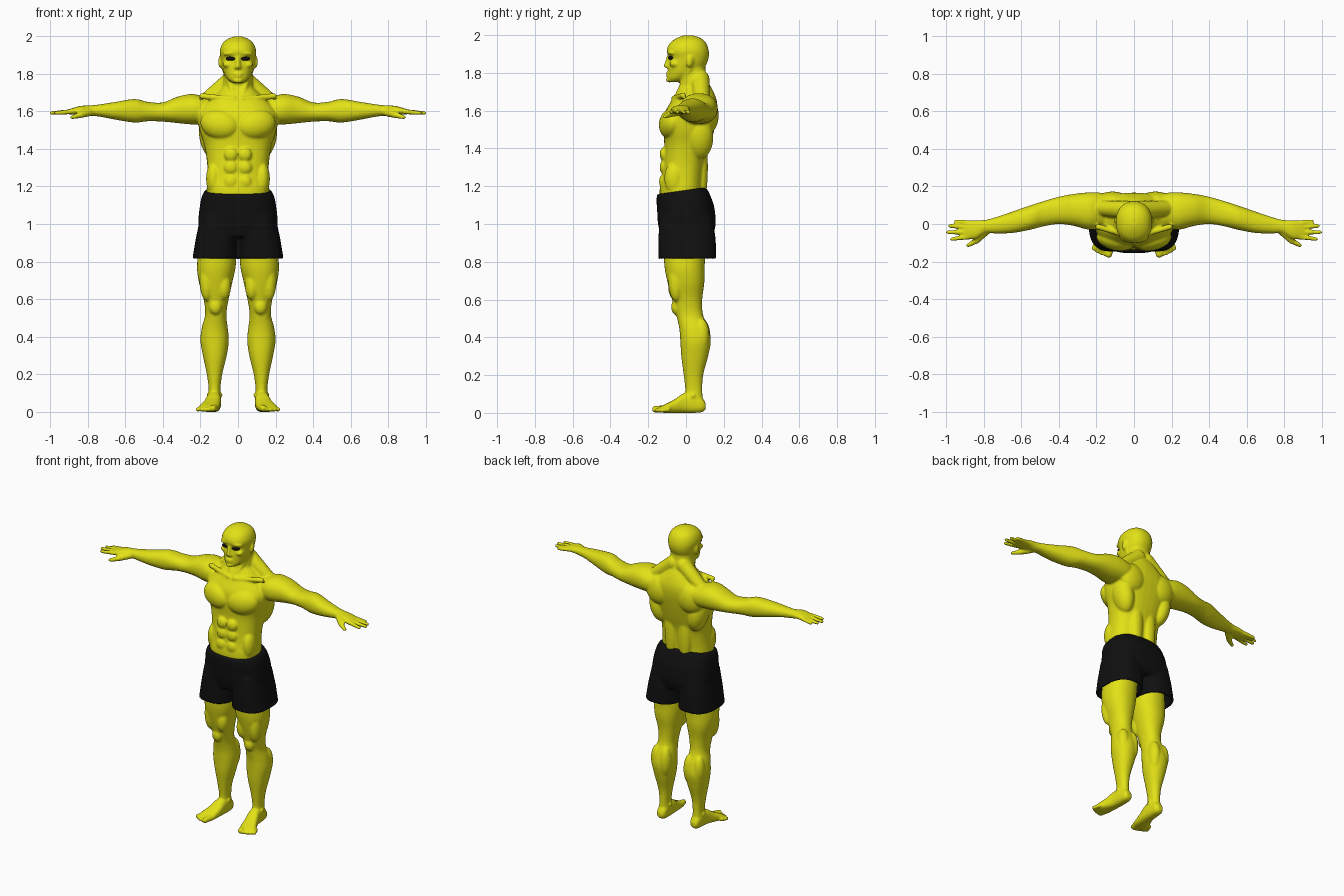
import bpy, bmesh, math
from mathutils import Vector, Matrix


def material(name, rgb):
    m = bpy.data.materials.new(name)
    m.diffuse_color = (*rgb, 1)
    return m


SKIN = material("yellow skin", (0.76, 0.75, 0.008))
BLACK = material("black", (0.005, 0.005, 0.005))


def catmull(rows, sub):
    """Smoothly interpolate rows of numbers."""
    out = []
    for i in range(len(rows) - 1):
        p0, p1 = rows[max(i - 1, 0)], rows[i]
        p2, p3 = rows[i + 1], rows[min(i + 2, len(rows) - 1)]
        for k in range(sub):
            t = k / sub
            out.append([b + 0.5 * t * (c - a + t * (2 * a - 5 * b + 4 * c - d + t * (3 * (b - c) + d - a)))
                        for a, b, c, d in zip(p0, p1, p2, p3)])
    return out + [list(rows[-1])]


def loft(bm, axis, rows, power=2.2, sub=5, n=36):
    """Rows: position on axis, then low/high limits on the two other axes."""
    rings = []
    for t, a0, a1, b0, b1 in catmull(rows, sub):
        ring = []
        for k in range(n):
            c, s = math.cos(2 * math.pi * k / n), math.sin(2 * math.pi * k / n)
            a = (a0 + a1) / 2 + (a1 - a0) / 2 * math.copysign(abs(c) ** (2 / power), c)
            b = (b0 + b1) / 2 + (b1 - b0) / 2 * math.copysign(abs(s) ** (2 / power), s)
            co = {"x": (t, a, b), "y": (a, t, b), "z": (a, b, t)}[axis]
            ring.append(bm.verts.new(co))
        rings.append(ring)
    for r, q in zip(rings, rings[1:]):
        for k in range(n):
            bm.faces.new((r[k], r[(k + 1) % n], q[(k + 1) % n], q[k]))
    bm.faces.new(rings[0])
    bm.faces.new(rings[-1])


def blob(bm, loc, radii, rot=(0, 0, 0)):
    m = Matrix.Translation(loc)
    for ang, ax in zip(rot, "XYZ"):
        m = m @ Matrix.Rotation(math.radians(ang), 4, ax)
    bmesh.ops.create_uvsphere(bm, u_segments=24, v_segments=14, radius=1,
                              matrix=m @ Matrix.Diagonal((*radii, 1)))


def rod(bm, p, q, r, s):
    """Tapered rod with round ends."""
    p, q = Vector(p), Vector(q)
    d = q - p
    m = Matrix.Translation((p + q) / 2) @ d.to_track_quat("Z", "Y").to_matrix().to_4x4()
    bmesh.ops.create_cone(bm, cap_ends=True, segments=16, radius1=r, radius2=s, depth=d.length, matrix=m)
    blob(bm, p, (r, r, r))
    blob(bm, q, (s, s, s))


def mirror(bm):
    geom = bmesh.ops.duplicate(bm, geom=bm.verts[:] + bm.edges[:] + bm.faces[:])["geom"]
    for v in geom:
        if isinstance(v, bmesh.types.BMVert):
            v.co.x *= -1


def finish(name, bm, mat, voxel=0, smooth=0):
    bmesh.ops.recalc_face_normals(bm, faces=bm.faces[:])
    for f in bm.faces:
        f.smooth = True
    me = bpy.data.meshes.new(name)
    bm.to_mesh(me)
    bm.free()
    me.materials.append(mat)
    ob = bpy.data.objects.new(name, me)
    bpy.context.collection.objects.link(ob)
    if voxel:
        r = ob.modifiers.new("blend", "REMESH")
        r.mode, r.voxel_size, r.use_smooth_shade = "VOXEL", voxel, True
        s = ob.modifiers.new("soften", "SMOOTH")
        s.factor, s.iterations = 0.5, smooth
    return ob


bm = bmesh.new()
# arm from shoulder to palm
loft(bm, "x", [(.08, .02, .14, 1.56, 1.67), (.17, -.02, .165, 1.535, 1.675), (.24, -.03, .168, 1.53, 1.692),
               (.32, -.01, .16, 1.537, 1.678), (.40, 0, .145, 1.545, 1.647), (.48, -.012, .122, 1.547, 1.65),
               (.55, -.03, .1, 1.54, 1.665), (.65, -.048, .065, 1.555, 1.65), (.74, -.05, .035, 1.572, 1.636),
               (.79, -.05, .022, 1.576, 1.631), (.84, -.078, .02, 1.582, 1.628), (.89, -.082, .018, 1.582, 1.614),
               (.905, -.075, .012, 1.586, 1.608)])
# fingers and thumb
for y0, y1, x1 in ((.006, .014, .948), (-.018, -.01, .979), (-.044, -.044, .991), (-.069, -.08, .969)):
    rod(bm, (.88, y0, 1.599), (x1, y1, 1.591), .0135, .0105)
rod(bm, (.79, -.04, 1.595), (.84, -.09, 1.58), .022, .017)
rod(bm, (.84, -.09, 1.58), (.882, -.113, 1.568), .016, .011)
# leg
loft(bm, "z", [(1.0, .01, .19, -.12, .12), (.8, .01, .217, -.116, .1), (.7, .028, .21, -.1, .098),
               (.6, .05, .183, -.074, .086), (.52, .062, .175, -.052, .09), (.45, .055, .192, -.036, .118),
               (.38, .049, .2, -.03, .131), (.3, .06, .187, -.025, .117), (.2, .084, .166, -.012, .091),
               (.12, .094, .156, -.004, .086), (.05, .092, .16, -.01, .09), (.015, .1, .15, 0, .08)])
# thigh, knee and calf muscles
blob(bm, (.075, -.055, .67), (.038, .04, .075))
blob(bm, (.165, -.052, .7), (.04, .042, .11))
blob(bm, (.12, -.052, .56), (.034, .026, .042))
blob(bm, (.09, .085, .4), (.038, .045, .1))
blob(bm, (.158, .082, .41), (.038, .042, .09))
# ankles, foot and toes
blob(bm, (.125, .035, .09), (.044, .022, .022))
loft(bm, "y", [(.104, .108, .145, .02, .05), (.085, .094, .156, .004, .08), (.04, .09, .162, 0, .1),
               (-.01, .09, .168, 0, .104), (-.06, .094, .186, 0, .072), (-.11, .1, .207, 0, .046),
               (-.14, .108, .2, .003, .032)], power=2.6)
for i in range(5):
    x, r = .12 + .02 * i, (.019 if i == 0 else .013)
    rod(bm, (x, -.11 + .004 * i, r + .004), (x + .014, -.162 + .002 * i * i, r), r, r - .001)
# chest, belly and flank muscles
blob(bm, (.098, -.083, 1.53), (.105, .058, .078), (0, -12, 12))
for z in (1.225, 1.3, 1.37):
    blob(bm, (.037, -.118 - .05 * max(0, 1.3 - z), z), (.036, .021, .036))
blob(bm, (.13, -.06, 1.24), (.04, .055, .09))
rod(bm, (.02, -.065, 1.665), (.19, -.015, 1.68), .014, .016)
# back muscles and shoulder slope
blob(bm, (.05, .082, 1.3), (.045, .034, .2))
blob(bm, (.115, .118, 1.575), (.095, .055, .095))
blob(bm, (.145, .07, 1.46), (.06, .075, .12), (0, 12, 0))
rod(bm, (.035, .075, 1.765), (.19, .085, 1.64), .05, .04)
# neck cords
rod(bm, (.07, .02, 1.82), (.018, -.05, 1.675), .015, .012)
# face side features and ear
blob(bm, (.045, -.078, 1.908), (.036, .02, .011), (0, 6, 20))
blob(bm, (.055, -.06, 1.848), (.026, .026, .018))
blob(bm, (.012, -.096, 1.833), (.009, .011, .008))
blob(bm, (.092, .022, 1.862), (.012, .02, .034), (-12, 0, 20))
mirror(bm)

# torso with chest and waist
loft(bm, "z", [(1.05, -.16, .16, -.13, .1), (1.17, -.167, .167, -.14, .09), (1.25, -.163, .163, -.128, .094),
               (1.33, -.165, .165, -.12, .105), (1.42, -.18, .18, -.115, .13), (1.5, -.205, .205, -.12, .15),
               (1.58, -.215, .215, -.115, .165), (1.64, -.18, .18, -.085, .165), (1.69, -.12, .12, -.055, .15),
               (1.73, -.08, .08, -.03, .13)], power=2.4)
# neck
loft(bm, "z", [(1.66, -.1, .1, -.06, .15), (1.72, -.084, .084, -.035, .132), (1.78, -.077, .077, -.03, .108),
               (1.86, -.07, .07, -.02, .1)])
# head
loft(bm, "z", [(1.752, -.03, .03, -.092, -.03), (1.77, -.054, .054, -.098, .02), (1.8, -.073, .073, -.096, .075),
               (1.84, -.085, .085, -.094, .105), (1.88, -.092, .092, -.09, .12), (1.92, -.097, .097, -.102, .12),
               (1.96, -.083, .083, -.083, .105), (1.985, -.055, .055, -.047, .076), (1.999, -.018, .018, -.01, .035)])
# nose, lips and chin
rod(bm, (0, -.09, 1.89), (0, -.105, 1.838), .01, .0125)
blob(bm, (0, -.095, 1.799), (.026, .012, .006))
blob(bm, (0, -.094, 1.785), (.022, .012, .006))
blob(bm, (0, -.088, 1.763), (.026, .019, .014))
finish("body", bm, SKIN, 0.0068, 3)

# eyes
bm = bmesh.new()
blob(bm, (.04, -.081, 1.88), (.026, .013, .011), (0, 0, 16))
mirror(bm)
finish("eyes", bm, BLACK)

# shorts: hollow legs blended into a waist with a tilted top edge
bm = bmesh.new()
loft(bm, "z", [(1.04, .02, .2, -.14, .14), (.92, .006, .225, -.146, .157), (.813, .003, .243, -.146, .161),
               (.813, .016, .23, -.133, .148), (.89, .018, .215, -.13, .14)], power=2.6, sub=1, n=48)
mirror(bm)
loft(bm, "z", [(.93, -.2, .2, -.13, .14), (1.0, -.212, .212, -.148, .157), (1.08, -.205, .205, -.153, .15),
               (1.14, -.194, .194, -.156, .125), (1.175, -.178, .178, -.153, .105)], power=2.6)
for v in bm.verts:
    v.co.z += .14 * (v.co.y + .03) * min(max((v.co.z - 1.05) / .1, 0), 1)
finish("shorts", bm, BLACK, 0.009, 2)
